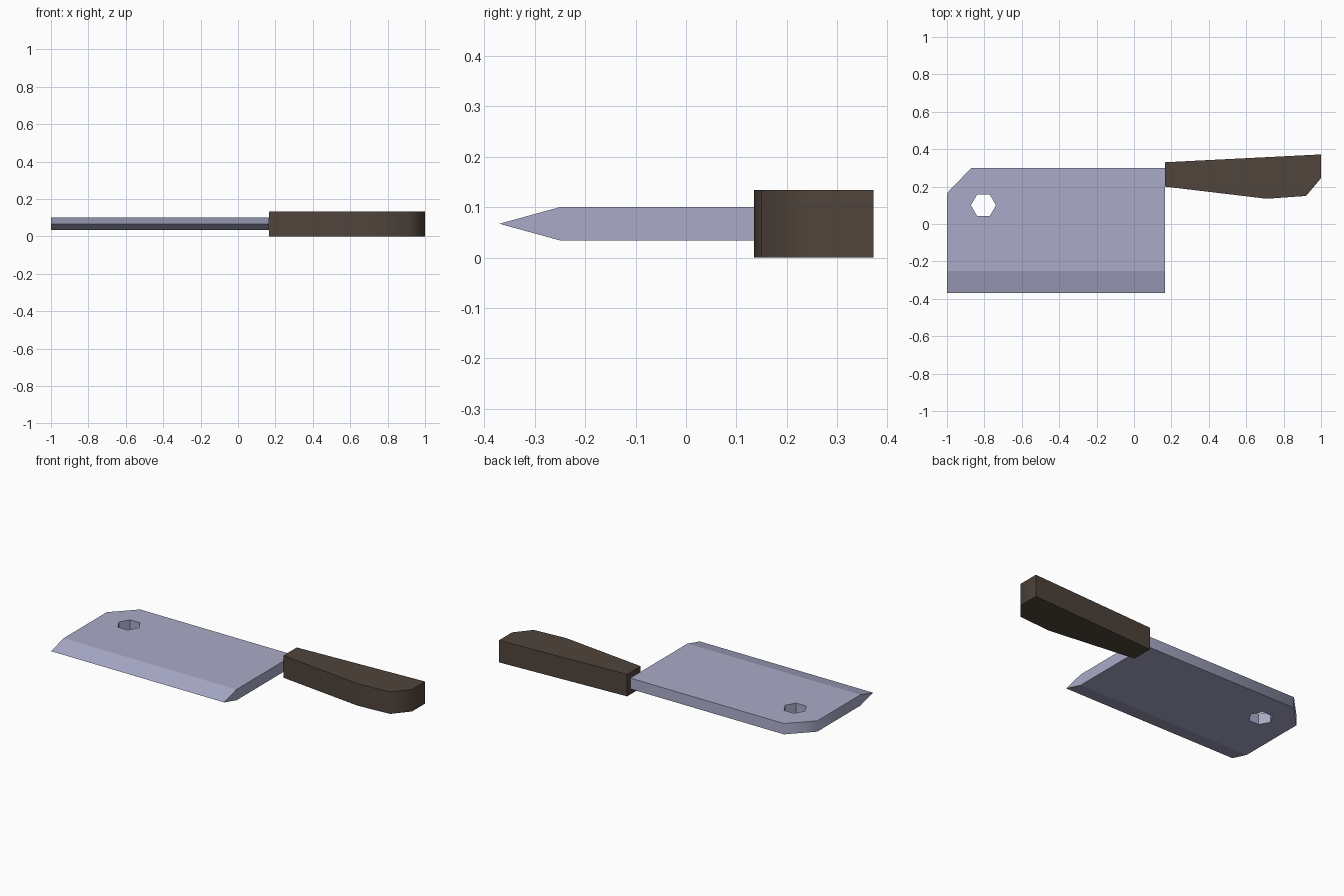
import bpy, bmesh
from math import cos, sin, pi, radians
from mathutils import Vector

cube = bpy.data.objects.get("Cube")
if cube:
    bpy.data.objects.remove(cube, do_unlink=True)


def material(name, rgb):
    mat = bpy.data.materials.new(name)
    mat.use_nodes = True
    mat.diffuse_color = (*rgb, 1)
    mat.node_tree.nodes["Principled BSDF"].inputs["Base Color"].default_value = (*rgb, 1)
    return mat


def slab(loops, low, high):
    """Solid plate from an outline loop and optional hole loops."""
    bm = bmesh.new()
    for loop in loops:
        verts = [bm.verts.new((x, y, low)) for x, y in loop]
        for a, b in zip(verts, verts[1:] + verts[:1]):
            bm.edges.new((a, b))
    bmesh.ops.triangle_fill(bm, edges=bm.edges[:], use_beauty=True)
    region = bmesh.ops.extrude_face_region(bm, geom=bm.faces[:])["geom"]
    raised = [g for g in region if isinstance(g, bmesh.types.BMVert)]
    bmesh.ops.translate(bm, verts=raised, vec=(0, 0, high - low))
    bmesh.ops.recalc_face_normals(bm, faces=bm.faces[:])
    return bm


def finish(bm, name, mat):
    bmesh.ops.recalc_face_normals(bm, faces=bm.faces[:])
    mesh = bpy.data.meshes.new(name)
    bm.to_mesh(mesh)
    bm.free()
    mesh.materials.append(mat)
    obj = bpy.data.objects.new(name, mesh)
    bpy.context.collection.objects.link(obj)
    bpy.ops.object.select_all(action="DESELECT")
    obj.select_set(True)
    bpy.context.view_layer.objects.active = obj
    bpy.ops.object.shade_smooth_by_angle(angle=radians(50))
    return obj


steel = material("blue_grey_steel", (0.40, 0.41, 0.58))
wood = material("dark_brown_wood", (0.08, 0.058, 0.045))

# Blade plate with clipped corner and hexagonal hanging hole
outline = [(-1, -0.25), (0.165, -0.25), (0.165, 0.30), (-0.87, 0.30), (-1, 0.165)]
hole = [(-0.805 + 0.067 * cos(i * pi / 3), 0.10 + 0.067 * sin(i * pi / 3)) for i in range(6)]
blade = slab([outline, hole], 0.034, 0.10)

# Cutting edge: pull the front wall out and pinch it to a line
front = [f for f in blade.faces if f.normal.y < -0.9 and f.calc_center_median().y < -0.2]
wall = bmesh.ops.extrude_face_region(blade, geom=front)["geom"]
bmesh.ops.delete(blade, geom=front, context="FACES_ONLY")
for v in wall:
    if isinstance(v, bmesh.types.BMVert):
        v.co = Vector((v.co.x, -0.37, 0.067))
bmesh.ops.remove_doubles(blade, verts=blade.verts[:], dist=0.001)
for e in blade.edges:
    a, b = e.verts
    if max(a.co.y, b.co.y) < -0.2:
        e.smooth = False
finish(blade, "blade", steel)

# Handle with a swelling grip and rounded butt
grip = [(0.165, 0.20), (0.71, 0.135), (0.92, 0.15), (1, 0.245), (1, 0.372), (0.165, 0.33)]
finish(slab([grip], 0, 0.134), "handle", wood)
